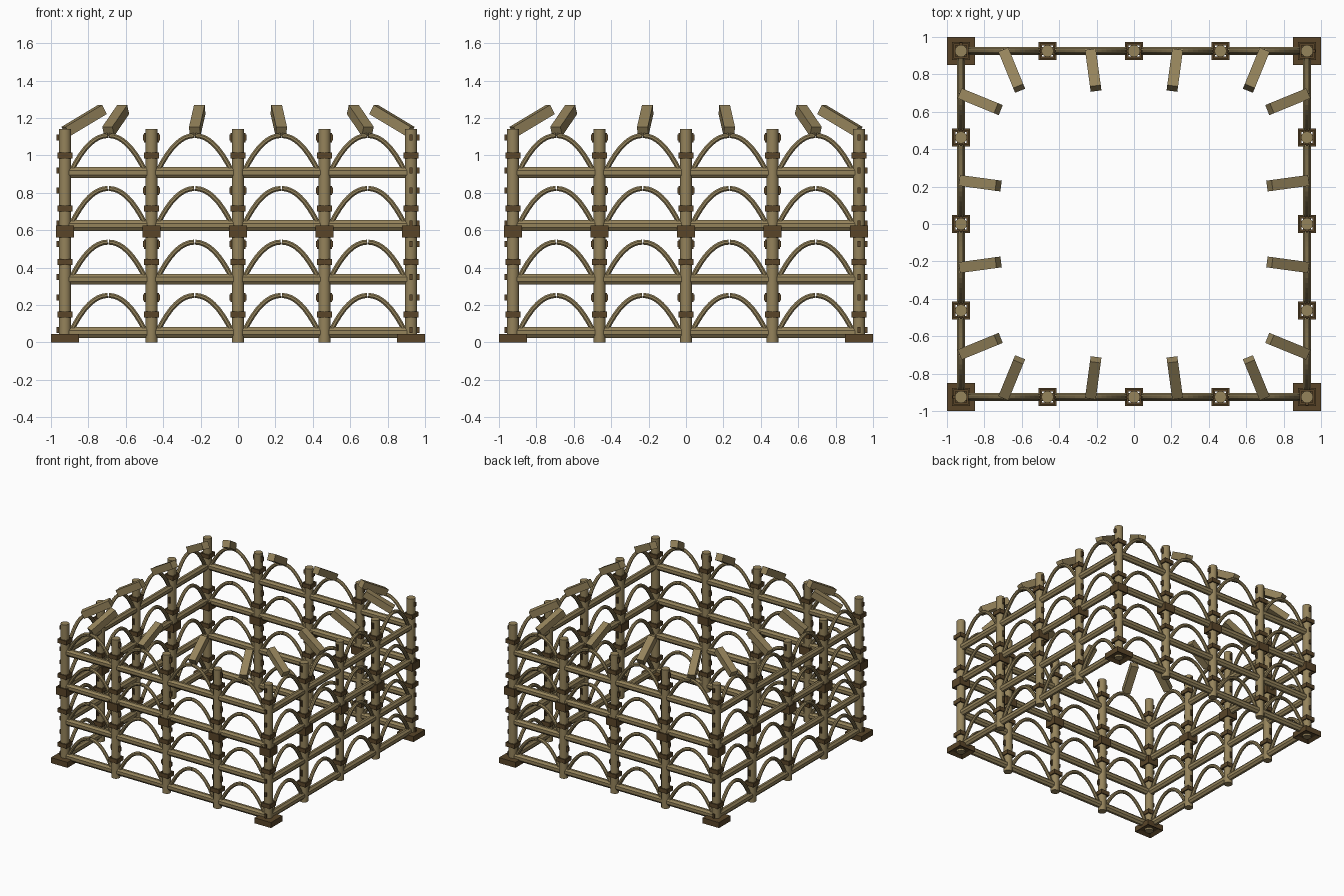
import bpy, bmesh, math
from mathutils import Vector, Matrix

if "Cube" in bpy.data.objects:
    bpy.data.objects.remove(bpy.data.objects["Cube"])

def material(name, rgb):
    m = bpy.data.materials.new(name)
    m.diffuse_color = (*rgb, 1)
    m.use_nodes = True
    m.node_tree.nodes["Principled BSDF"].inputs["Base Color"].default_value = m.diffuse_color
    return m

BAMBOO = material("tan wood", (0.30, 0.228, 0.105))
BROWN = material("dark brown binding", (0.10, 0.060, 0.022))

EDGE = 0.925                      # distance of each wall from the centre
BAY = EDGE / 2                    # post spacing
LEVELS = [0.053, 0.338, 0.625, 0.908]

def finish(bm, name, mat, smooth=False):
    bmesh.ops.recalc_face_normals(bm, faces=bm.faces)
    me = bpy.data.meshes.new(name)
    bm.to_mesh(me)
    bm.free()
    me.materials.append(mat)
    ob = bpy.data.objects.new(name, me)
    bpy.context.collection.objects.link(ob)
    if smooth:
        me.shade_smooth()
        me.set_sharp_from_angle(angle=math.radians(40))
    return ob

def box(bm, centre, size, rot=Matrix.Identity(4)):
    m = Matrix.Translation(centre) @ rot @ Matrix.Diagonal((*size, 1))
    bmesh.ops.create_cube(bm, size=1, matrix=m)

def frame(bm, x, y, z, outer, height, t=0.010):
    """Four planks making a hollow square collar."""
    o = outer / 2 - t / 2
    for s in (-1, 1):
        box(bm, (x, y + s * o, z), (outer, t, height))
        box(bm, (x + s * o, y, z), (t, outer - 2 * t, height))

def tube(bm, pts, radius, sides=8):
    """Tube along points lying in a plane of constant y."""
    rings = []
    for i, p in enumerate(pts):
        d = (pts[min(i + 1, len(pts) - 1)] - pts[max(i - 1, 0)]).normalized()
        side = Vector((0, 1, 0))
        up = d.cross(side)
        rings.append([bm.verts.new(p + radius * (math.cos(a) * side + math.sin(a) * up))
                      for a in (math.tau * (k + 0.5) / sides for k in range(sides))])
    for a, b in zip(rings, rings[1:]):
        for k in range(sides):
            n = (k + 1) % sides
            bm.faces.new((a[k], a[n], b[n], b[k]))
    bm.faces.new(rings[0])
    bm.faces.new(rings[-1])

def build_wall(label, turn):
    spin = Matrix.Rotation(turn, 4, 'Z')

    def place(bm, name, mat, smooth=False):
        bm.transform(spin)
        finish(bm, f"{label}_{name}", mat, smooth)

    posts = [-EDGE + BAY * i for i in range(4)]   # the last corner belongs to the next wall
    bays = [-1.5 * BAY, -0.5 * BAY, 0.5 * BAY, 1.5 * BAY]

    # upright posts
    bm = bmesh.new()
    for x in posts:
        bmesh.ops.create_cone(bm, cap_ends=True, segments=12, radius1=0.033, radius2=0.033,
                              depth=1.14, matrix=Matrix.Translation((x, -EDGE, 0.57)))
    place(bm, "posts", BAMBOO, True)

    # horizontal beams
    bm = bmesh.new()
    for z in LEVELS:
        m = (Matrix.Translation((0, -EDGE, z)) @ Matrix.Diagonal((1, 0.78, 1, 1))
             @ Matrix.Rotation(math.pi / 2, 4, 'Y') @ Matrix.Rotation(math.pi / 8, 4, 'Z'))
        bmesh.ops.create_cone(bm, cap_ends=True, segments=8, radius1=0.031, radius2=0.031,
                              depth=2 * EDGE, matrix=m)
    place(bm, "beams", BAMBOO)

    # bent arches, each of two halves meeting at the crown
    bm = bmesh.new()
    for cx in bays:
        for z in LEVELS:
            for s in (-1, 1):
                pts = []
                for i in range(9):
                    u = 0.015 + 0.985 * i / 8
                    h = 0.195 * (1 - u ** 2.1)
                    pts.append(Vector((cx + s * 0.2 * u, -EDGE, z + 0.003 + h)))
                tube(bm, pts, 0.0145)
    place(bm, "arches", BAMBOO)

    # square collars around the posts
    bm = bmesh.new()
    for x in posts:
        for z in (0.15, 0.43, 0.715, 1.0):
            frame(bm, x, -EDGE, z, 0.08, 0.033)
        frame(bm, x, -EDGE, 0.593, 0.096, 0.064)
    place(bm, "collars", BROWN)

    # pegs through the posts at arch height, and beam ends through the corner
    bm = bmesh.new()
    for z in LEVELS:
        for x in posts[1:]:
            box(bm, (x, -EDGE, z + 0.187), (0.092, 0.012, 0.032))
            box(bm, (x, -EDGE, z + 0.187), (0.078, 0.016, 0.05))
        for dz in (0.012, 0.187):
            box(bm, (-EDGE - 0.022, -EDGE, z + dz), (0.046, 0.014, 0.032))
    place(bm, "pegs", BROWN)

    # corner foot block with a recessed underside
    bm = bmesh.new()
    box(bm, (-EDGE, -EDGE, 0.0225), (0.15, 0.15, 0.045))
    bm.normal_update()
    under = [f for f in bm.faces if f.normal.z < -0.9]
    bmesh.ops.inset_region(bm, faces=under, thickness=0.035, depth=0)
    for v in under[0].verts:
        v.co.z += 0.015
    place(bm, "corner_foot", BROWN)

    # rafters leaning inward from the top arches
    bm = bmesh.new()
    for cx in bays:
        a = Vector((cx, -0.92, 1.128))
        b = Vector((cx * 0.885, -0.725, 1.245))
        d = (b - a).normalized()
        side = d.cross(Vector((0, 0, 1))).normalized()
        rot = Matrix((side, d, side.cross(d))).transposed().to_4x4()
        box(bm, (a + b) / 2, (0.058, (b - a).length, 0.056), rot)
    place(bm, "rafters", BAMBOO)

for i, label in enumerate(("front", "right", "back", "left")):
    build_wall(label, i * math.pi / 2)
